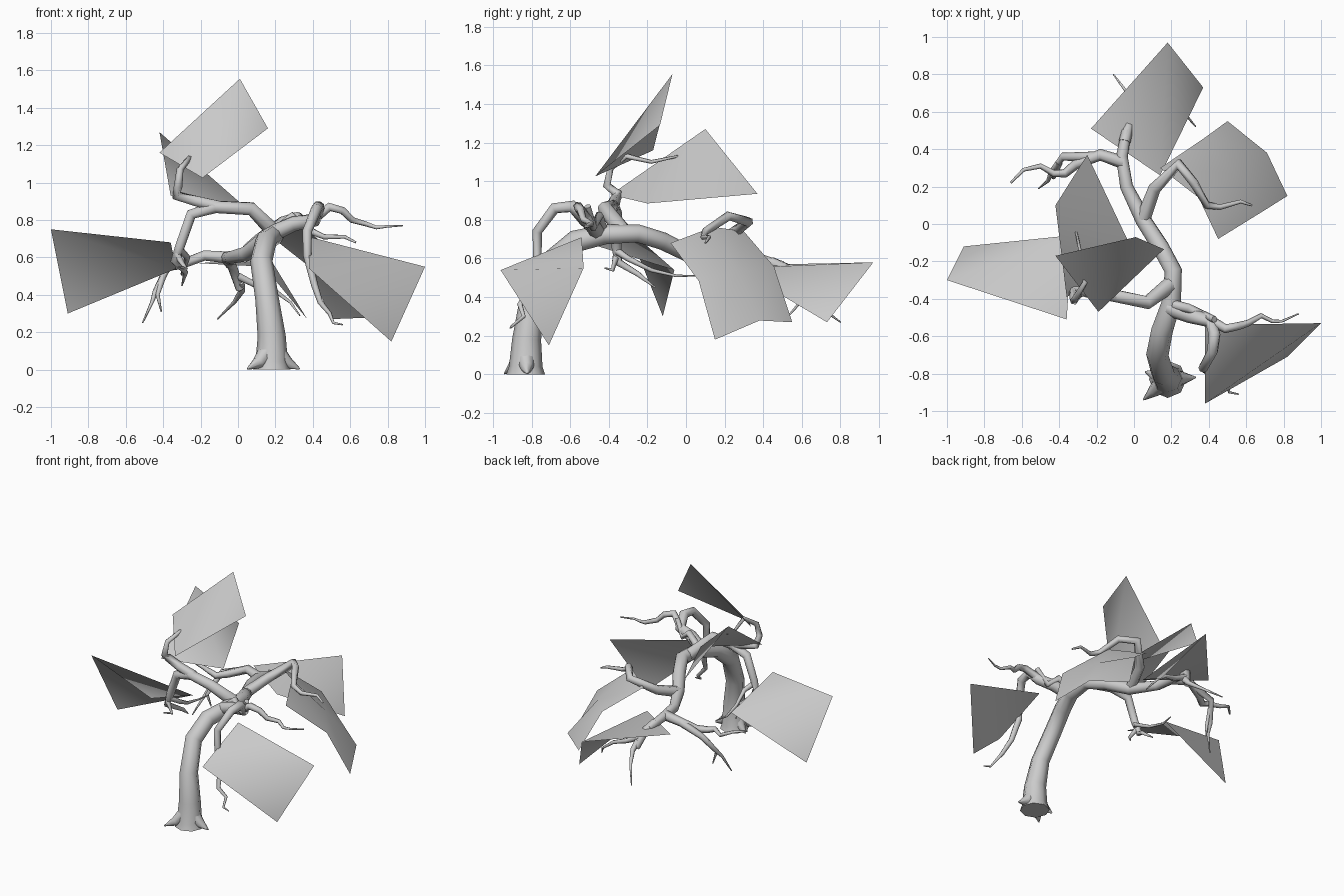
import bpy
from mathutils import Vector


def limb(name, pts, r0, r1, radii=None):
    """Tapered six/eight sided tube along a path."""
    cu = bpy.data.curves.new(name, 'CURVE')
    cu.dimensions = '3D'
    cu.bevel_depth = 1.0
    cu.bevel_resolution = 2 if r0 > 0.04 else 1
    cu.use_fill_caps = True
    sp = cu.splines.new('POLY')
    sp.points.add(len(pts) - 1)
    n = len(pts) - 1
    for i, p in enumerate(pts):
        sp.points[i].co = (*p, 1)
        sp.points[i].radius = radii[i] if radii else r0 + (r1 - r0) * i / n
    ob = bpy.data.objects.new(name, cu)
    bpy.context.collection.objects.link(ob)
    bpy.ops.object.select_all(action='DESELECT')
    ob.select_set(True)
    bpy.context.view_layer.objects.active = ob
    bpy.ops.object.convert(target='MESH')
    bpy.ops.object.shade_smooth()
    return ob


def card(name, verts, faces):
    me = bpy.data.meshes.new(name)
    me.from_pydata(verts, [], faces)
    me.shade_smooth()
    bpy.context.collection.objects.link(bpy.data.objects.new(name, me))


def leaf(name, corners):
    """Large leaf card folded along its first diagonal."""
    card(name, corners, [(0, 1, 2), (0, 2, 3)])


def bowed_leaf(name, corners, bulge, n=2):
    """Leaf card bowed upwards along its normal."""
    a, b, c, d = map(Vector, corners)
    nrm = (c - a).cross(d - b).normalized()
    if nrm.z < 0:
        nrm = -nrm
    verts, faces = [], []
    for j in range(n + 1):
        for i in range(n + 1):
            u, v = i / n, j / n
            ku, kv = u * (1 - u) * 4, v * (1 - v) * 4
            verts.append(a.lerp(b, u).lerp(d.lerp(c, u), v) + nrm * bulge * (ku + kv - .8 * ku * kv))
    for j in range(n):
        for i in range(n):
            q = j * (n + 1) + i
            faces.append((q, q + 1, q + n + 2, q + n + 1))
    card(name, verts, faces)


# trunk, rising at the front and bending over towards the back
limb("trunk", [(.18, -.83, 0), (.18, -.83, .04), (.18, -.825, .18), (.155, -.8, .38), (.125, -.7, .58),
               (.15, -.57, .69), (.2, -.42, .725), (.21, -.25, .73), (.14, -.12, .69),
               (.05, .02, .62), (-.04, .2, .6), (-.065, .36, .6), (-.04, .5, .56)],
     .1, .03, [.1, .087, .075, .063, .06, .058, .052, .047, .046, .043, .035, .032, .026])

# root flare
for i, tip in enumerate([(.05, -.94), (.33, -.82), (.06, -.79), (.2, -.91), (.17, -.74)]):
    mid = (.18 + (tip[0] - .18) * .55, -.83 + (tip[1] + .83) * .55, .035)
    limb(f"root_{i}", [(.18, -.83, .12), mid, (*tip, .004)], .06, .004, [.06, .035, .004])

# left arch branch and its twigs
limb("left_branch", [(.2, -.32, .73), (.07, -.42, .86), (-.12, -.38, .87), (-.25, -.36, .83),
                     (-.31, -.36, .66), (-.34, -.35, .58), (-.28, -.25, .52), (-.3, -.16, .45)],
     .042, .004, [.045, .038, .035, .031, .027, .022, .014, .004])
limb("left_twig", [(-.33, -.36, .62), (-.28, -.38, .54), (-.32, -.42, .55)], .02, .004)
limb("left_twig_inner", [(-.31, -.36, .64), (-.27, -.3, .6), (-.29, -.18, .54), (-.3, -.05, .51),
                         (-.28, .05, .51)], .02, .003)

# upper left branch
limb("upper_branch", [(-.1, -.38, .87), (-.22, -.37, .9), (-.33, -.35, .93), (-.32, -.41, .98),
                      (-.31, -.39, 1.07), (-.26, -.31, 1.13), (-.28, -.18, 1.1), (-.31, -.04, 1.13)],
     .036, .006)

# right branch, dropping to the front, with an outward twig
limb("right_branch", [(.19, -.45, .73), (.3, -.49, .78), (.41, -.52, .8), (.43, -.59, .87),
                      (.42, -.68, .86), (.37, -.77, .74), (.37, -.77, .61), (.41, -.8, .45),
                      (.44, -.86, .36), (.49, -.84, .3), (.51, -.9, .25), (.56, -.91, .24)], .044, .004)
limb("right_twig", [(.4, -.51, .8), (.49, -.56, .87), (.56, -.545, .85), (.61, -.53, .8), (.68, -.49, .78),
                    (.74, -.52, .76), (.79, -.52, .765), (.88, -.48, .77)], .028, .004)
limb("right_twig_top", [(.2, -.43, .74), (.29, -.45, .82), (.36, -.48, .76), (.43, -.51, .87)], .028, .018)

# back right branch
limb("back_right_branch", [(.05, .03, .63), (.11, .19, .69), (.24, .32, .79), (.32, .22, .82),
                           (.39, .1, .74), (.46, .09, .71), (.57, .12, .71), (.63, .1, .68)],
     .039, .006)

# back left branch
limb("back_left_branch", [(-.06, .33, .6), (-.18, .37, .61), (-.31, .32, .56), (-.37, .27, .55),
                          (-.43, .27, .57), (-.5, .31, .56), (-.59, .29, .6), (-.66, .22, .6)], .036, .006)
limb("back_left_twig", [(-.2, .36, .6), (-.38, .36, .54), (-.44, .28, .42), (-.46, .23, .36),
                        (-.51, .19, .25)], .028, .004)
limb("back_left_fork", [(-.4, .33, .5), (-.43, .25, .4), (-.41, .27, .31)], .02, .004)

# twigs at the back end of the trunk
limb("back_end", [(-.05, .44, .58), (-.03, .52, .55), (.01, .57, .43)], .032, .024)
limb("back_twig_left", [(.01, .55, .47), (.02, .6, .42), (-.02, .68, .36), (-.11, .8, .27)], .026, .004)
limb("back_twig_right", [(0, .54, .5), (.1, .55, .45), (.2, .57, .42), (.28, .58, .36), (.33, .52, .29)],
     .022, .004)

# six leaf cards
leaf("leaf_left", [(-1, -.3, .75), (-.91, -.12, .3), (-.33, -.06, .54), (-.36, -.51, .68)])
leaf("leaf_right", [(.38, -.96, .54), (.38, -.54, .71), (1, -.53, .55), (.82, -.71, .15)])
bowed_leaf("leaf_back_right", [(.14, .3, .74), (.5, .55, .27), (.82, .15, .18), (.45, -.08, .68)], .08)
leaf("leaf_back", [(.18, .97, .58), (.37, .73, .27), (.14, .26, .55), (-.23, .51, .57)])
leaf("leaf_top", [(.01, -.07, 1.555), (.16, -.135, 1.29), (-.19, -.47, 1.025), (-.42, -.17, 1.16)])
leaf("leaf_upper_left", [(-.42, .1, 1.27), (-.25, .37, .935), (.02, -.2, .885), (-.36, -.39, .93)])
